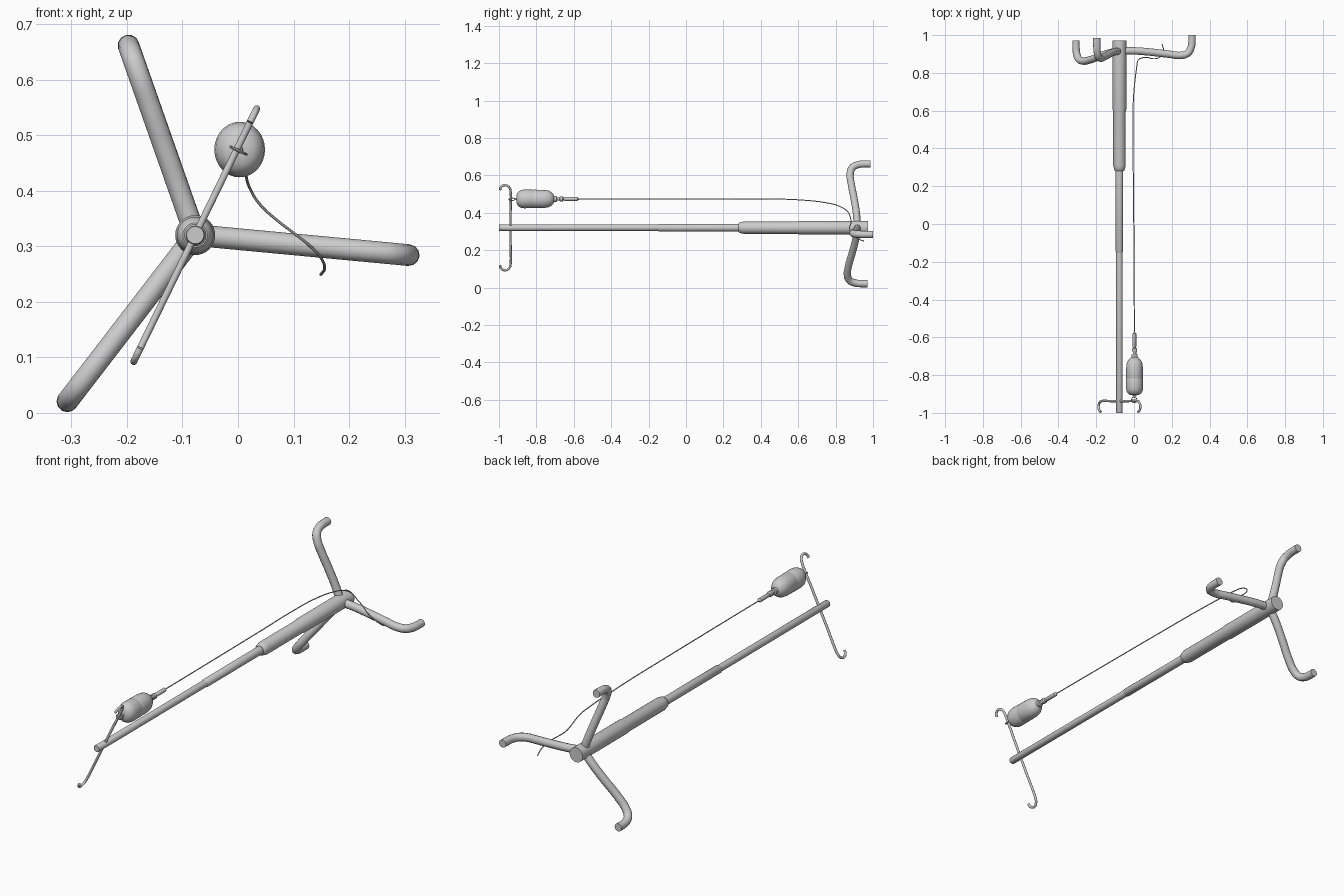
import bpy, bmesh, math
from mathutils import Vector

if "Cube" in bpy.data.objects:
    bpy.data.objects.remove(bpy.data.objects["Cube"])

PX, PZ = -0.077, 0.32          # pole axis


def smooth(ob, angle=40):
    bpy.ops.object.select_all(action='DESELECT')
    ob.select_set(True)
    bpy.context.view_layer.objects.active = ob
    bpy.ops.object.shade_smooth_by_angle(angle=math.radians(angle))


def lathe(name, profile, x, z, sides=32, sx=1.0, sz=1.0):
    """Closed solid turned around a y-parallel axis; profile is (y, radius)."""
    bm = bmesh.new()
    rings = []
    for y, r in profile:
        rings.append([bm.verts.new((x + sx * r * math.cos(t), y, z + sz * r * math.sin(t)))
                      for t in (2 * math.pi * i / sides for i in range(sides))])
    for a, b in zip(rings, rings[1:]):
        for i in range(sides):
            j = (i + 1) % sides
            bm.faces.new((a[i], a[j], b[j], b[i]))
    bm.faces.new(rings[0])
    bm.faces.new(rings[-1])
    bmesh.ops.recalc_face_normals(bm, faces=bm.faces)
    me = bpy.data.meshes.new(name)
    bm.to_mesh(me)
    bm.free()
    ob = bpy.data.objects.new(name, me)
    bpy.context.collection.objects.link(ob)
    smooth(ob)
    return ob


def tube(name, pts, radius, sides=4, steps=8):
    """Round tube through the points, as a mesh."""
    cu = bpy.data.curves.new(name, 'CURVE')
    cu.dimensions = '3D'
    cu.bevel_depth = radius
    cu.bevel_resolution = sides
    cu.resolution_u = steps
    cu.use_fill_caps = True
    sp = cu.splines.new('BEZIER')
    sp.bezier_points.add(len(pts) - 1)
    for p, co in zip(sp.bezier_points, pts):
        p.co = co
        p.handle_left_type = p.handle_right_type = 'AUTO'
    ob = bpy.data.objects.new(name, cu)
    bpy.context.collection.objects.link(ob)
    bpy.ops.object.select_all(action='DESELECT')
    ob.select_set(True)
    bpy.context.view_layer.objects.active = ob
    bpy.ops.object.convert(target='MESH')
    ob = bpy.context.view_layer.objects.active
    smooth(ob)
    return ob


# Telescopic pole: thick sleeve, middle tube, slim top tube
lathe("pole_sleeve", [(0.28, 0.022), (0.285, 0.027), (0.31, 0.033), (0.595, 0.033),
                      (0.605, 0.036), (0.972, 0.036)], PX, PZ)
lathe("pole_middle", [(-0.15, 0.017), (-0.145, 0.020), (0.30, 0.020)], PX, PZ)
lathe("pole_top", [(-1.0, 0.0155), (-0.997, 0.017), (-0.14, 0.017)], PX, PZ)

# Three curved legs with turned-back feet
for name, ex, ez, dy in (("leg_right", 0.307, 0.284, 0.015),
                         ("leg_upper", -0.197, 0.661, 0.0),
                         ("leg_lower", -0.307, 0.021, -0.015)):
    d = Vector((ex - PX, 0, ez - PZ))
    path = [(0.0, 0.915), (0.2, 0.912), (0.45, 0.899), (0.68, 0.884), (0.85, 0.878),
            (0.94, 0.889), (0.987, 0.918), (1.0, 0.952), (1.0, 0.986)]
    tube(name, [(PX + d.x * t, y + dy * min(1, t * 1.5), PZ + d.z * t) for t, y in path], 0.0195)

# Hanger bar with a hook at each end
u = Vector((0.437, 0, 0.899))
hook = [(0.225, -0.939), (0.240, -0.945), (0.252, -0.960), (0.251, -0.977),
        (0.240, -0.990), (0.226, -0.994)]
half = [(0.08, -0.938)] + hook
bar = [(-s, y) for s, y in reversed(half)] + [(0, -0.938)] + half
tube("hanger_bar", [(PX + u.x * s, y, PZ + u.z * s) for s, y in bar], 0.0062)

# Hanging ring around the bar
bpy.ops.mesh.primitive_torus_add(major_radius=0.0155, minor_radius=0.0025, major_segments=28,
                                 minor_segments=8, location=(0.001, -0.931, 0.472))
ring = bpy.context.object
ring.name = "bottle_ring"
ring.rotation_euler = u.to_track_quat('Z', 'Y').to_euler()
smooth(ring)

# Bottle, slightly oval
BX, BZ = 0.003, 0.474
lathe("bottle_hanger", [(-0.918, 0.004), (-0.916, 0.006), (-0.9, 0.006)], BX, BZ, 16)
lathe("bottle", [(-0.907, 0.012), (-0.904, 0.027), (-0.896, 0.038), (-0.882, 0.0455),
                 (-0.865, 0.048), (-0.822, 0.0475), (-0.818, 0.0462), (-0.814, 0.0475),
                 (-0.760, 0.0465), (-0.735, 0.043), (-0.718, 0.034), (-0.708, 0.022),
                 (-0.704, 0.012)], BX, BZ, 32, 0.95, 1.04)

# Stopper and drip chamber
lathe("bottle_neck", [(-0.71, 0.016), (-0.692, 0.016), (-0.690, 0.009), (-0.676, 0.009),
                      (-0.674, 0.014), (-0.660, 0.014), (-0.655, 0.008), (-0.634, 0.006)], BX, BZ, 24)
lathe("drip_chamber", [(-0.655, 0.006), (-0.648, 0.010), (-0.580, 0.010), (-0.576, 0.006),
                       (-0.570, 0.003)], 0.002, BZ, 20)

# Thin drip line sagging over the base
tube("drip_line", [(0.002, -0.575, 0.474), (0.0, -0.2, 0.474), (-0.003, 0.2, 0.474),
                   (-0.006, 0.45, 0.474), (-0.005, 0.62, 0.468), (0.003, 0.74, 0.455),
                   (0.013, 0.82, 0.435), (0.021, 0.865, 0.405), (0.038, 0.878, 0.377),
                   (0.070, 0.882, 0.347), (0.100, 0.875, 0.324), (0.130, 0.880, 0.300),
                   (0.150, 0.898, 0.278), (0.156, 0.920, 0.261), (0.149, 0.952, 0.249)],
     0.0026, 2, 6)
